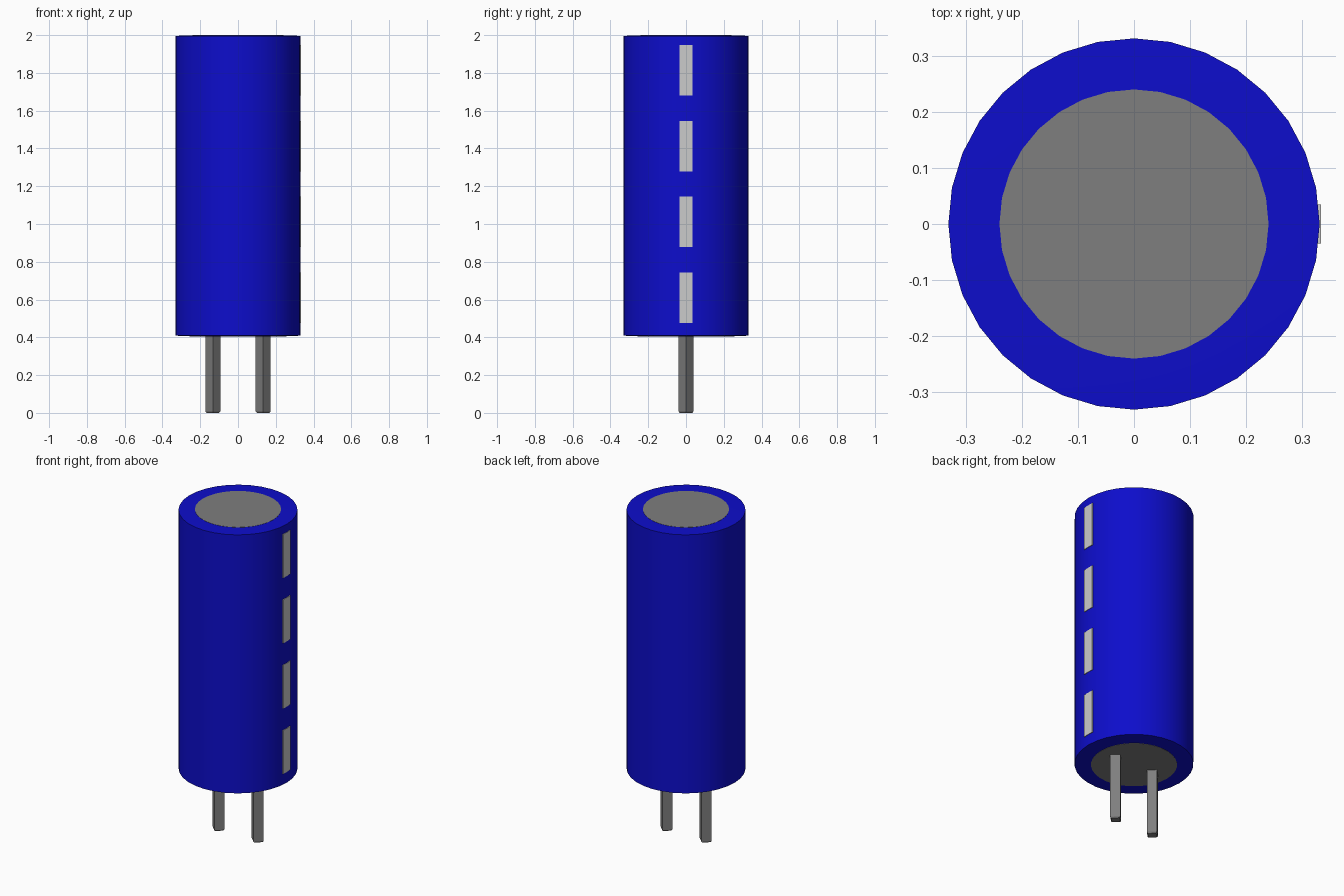
import bpy, bmesh, math

if "Cube" in bpy.data.objects:
    bpy.data.objects.remove(bpy.data.objects["Cube"])

SIDES = 32
RADIUS, CAP_RADIUS = 0.331, 0.24
BOTTOM, TOP = 0.405, 2.0
LIP = 0.004          # how far the end discs stand proud of the sleeve


def material(name, rgb):
    m = bpy.data.materials.new(name)
    m.use_nodes = True
    m.diffuse_color = (*rgb, 1)
    m.node_tree.nodes["Principled BSDF"].inputs["Base Color"].default_value = (*rgb, 1)
    return m


blue = material("blue sleeve", (0.004, 0.004, 0.6))
metal = material("grey metal", (0.21, 0.21, 0.21))
pale = material("pale grey marking", (0.6, 0.6, 0.6))


def lathe(name, profile, sides, mat):
    """Spin (radius, z) points round the z axis; the end rings are capped."""
    bm = bmesh.new()
    rings = [[bm.verts.new((r * math.cos(2 * math.pi * i / sides),
                            r * math.sin(2 * math.pi * i / sides), z))
              for i in range(sides)] for r, z in profile]
    for low, high in zip(rings, rings[1:]):
        for i in range(sides):
            j = (i + 1) % sides
            bm.faces.new((low[i], low[j], high[j], high[i]))
    bm.faces.new(rings[0][::-1])
    bm.faces.new(rings[-1])
    mesh = bpy.data.meshes.new(name)
    bm.to_mesh(mesh)
    bm.free()
    mesh.materials.append(mat)
    ob = bpy.data.objects.new(name, mesh)
    bpy.context.collection.objects.link(ob)
    return ob


def smooth(ob):
    bpy.ops.object.select_all(action='DESELECT')
    ob.select_set(True)
    bpy.context.view_layer.objects.active = ob
    bpy.ops.object.shade_smooth_by_angle(angle=math.radians(30))


# Sleeve with gently domed ends, and the discs that close it
sleeve = lathe("sleeve", [(CAP_RADIUS, BOTTOM), (RADIUS, BOTTOM + LIP),
                          (RADIUS, TOP - LIP), (CAP_RADIUS, TOP - LIP / 4)], SIDES, blue)
smooth(sleeve)
lathe("top_disc", [(CAP_RADIUS, TOP - LIP), (CAP_RADIUS, TOP)], SIDES, metal)
lathe("bottom_disc", [(CAP_RADIUS, BOTTOM - LIP / 4), (CAP_RADIUS, BOTTOM + LIP)], SIDES, metal)

# Square leads set cornerwise, with chamfered tips
for side, x in (("right", -0.133), ("left", 0.133)):
    lead = lathe(side + "_lead", [(0.033, 0), (0.04, 0.008), (0.04, BOTTOM + 0.01)], 4, metal)
    lead.location.x = x

# Dashes of the polarity stripe on the model's left
for i in range(4):
    bpy.ops.mesh.primitive_cube_add(size=1, location=(0.329, 0, 0.61 + 0.401 * i))
    dash = bpy.context.object
    dash.name = f"stripe_dash_{i + 1}"
    dash.scale = (0.008, 0.07, 0.268)
    dash.data.materials.append(pale)
